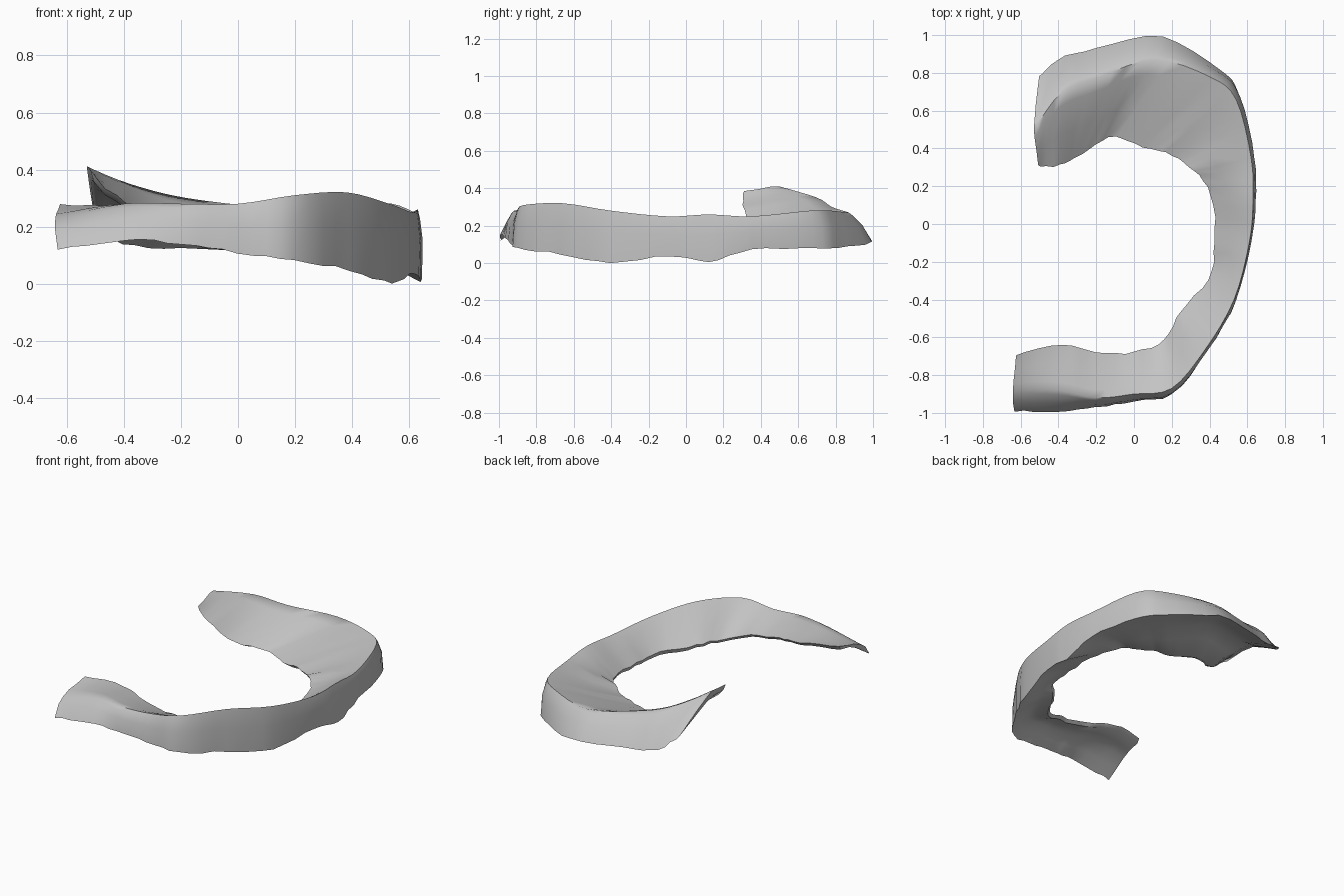
import bpy
import bmesh
import random
from mathutils import Vector

random.seed(4)
cube = bpy.data.objects.get("Cube")
if cube:
    bpy.data.objects.remove(cube, do_unlink=True)

# Bone colour
bone = bpy.data.materials.new("bone_grey")
bone.use_nodes = True
colour = (0.55, 0.55, 0.55, 1)
bone.diffuse_color = colour
bone.node_tree.nodes["Principled BSDF"].inputs["Base Color"].default_value = colour

# Stations along the curved blade: outer lower edge, crest, inner edge
stations = [
    ((-.63, -.99, .12), (-.64, -.87, .23), (-.62, -.69, .28)),
    ((-.4, -.99, .15), (-.4, -.88, .28), (-.38, -.64, .26)),
    ((-.2, -.97, .14), (-.2, -.92, .28), (-.2, -.68, .23)),
    ((0, -.94, .11), (0, -.9, .28), (0, -.68, .19)),
    ((.2, -.9, .08), (.2, -.87, .31), (.16, -.61, .15)),
    ((.39, -.67, .05), (.38, -.66, .32), (.25, -.46, .14)),
    ((.54, -.4, 0), (.53, -.4, .28), (.39, -.3, .12)),
    ((.61, -.1, .04), (.61, -.1, .25), (.43, -.1, .12)),
    ((.64, .12, .01), (.63, .12, .26), (.41, .15, .13)),
    ((.63, .35, .07), (.62, .35, .25), (.32, .28, .15)),
    ((.56, .68, .08), (.54, .66, .28), (.2, .36, .14)),
    ((.45, .82, .08), (.4, .78, .28), (.05, .41, .13)),
    ((.15, .99, .11), (.11, .87, .27), (-.13, .46, .14)),
    ((-.2, .93, .12), (-.18, .78, .3), (-.28, .37, .19)),
    ((-.4, .87, .14), (-.38, .7, .35), (-.4, .31, .28)),
    ((-.5, .78, .22), (-.53, .5, .41), (-.51, .31, .38)),
]
rails = [[Vector(point) for point in rail] for rail in zip(*stations)]


def along(rail, index, t):
    """Smooth curve through the points of one rail."""
    last = len(rail) - 1
    a, b, c, d = (rail[max(0, min(last, index + k))] for k in (-1, 0, 1, 2))
    return b + (c - a) * t / 2 + (a * 2 - b * 5 + c * 4 - d) * t**2 / 2 + (b * 3 - a - c * 3 + d) * t**3 / 2


def ragged(point, amount):
    """Slightly worn edge."""
    return point + Vector(random.uniform(-amount, amount) for axis in range(3))


def section(outer, crest, inner):
    """Closed cross-section: convex upper side, underside hollow only in the thin arms."""
    outer, inner = ragged(outer, .005), ragged(inner, .006)
    middle = (outer + inner) / 2
    bulge = (crest - middle).normalized() * .018
    solid = min(max(middle.x / .4, 0), 1)
    hollow = middle.lerp(crest, .4 * (1 - solid))
    return [
        outer,
        outer.lerp(crest, .5) + bulge,
        outer.lerp(crest, .85) + bulge / 2,
        crest,
        crest.lerp(inner, .2) + bulge / 3,
        crest.lerp(inner, .6),
        inner,
        inner.lerp(hollow, .1) - Vector((0, 0, .02)),
        inner.lerp(hollow, .6),
        hollow,
        hollow.lerp(outer, .5),
        outer.lerp(hollow, .12),
    ]


# Skin the sections into one curved blade
steps = 4
count = len(stations) - 1
rings = []
bm = bmesh.new()
for number in range(count * steps + 1):
    index = min(number // steps, count - 1)
    t = number / steps - index
    points = section(*(along(rail, index, t) for rail in rails))
    for point in points:
        point.z = max(point.z, 0)
    rings.append([bm.verts.new(point) for point in points])

for ring, following in zip(rings, rings[1:]):
    size = len(ring)
    for side in range(size):
        after = (side + 1) % size
        bm.faces.new((ring[side], ring[after], following[after], following[side]))

# Broken ends
for ring in (rings[0], rings[-1]):
    bm.faces.new(ring)
bmesh.ops.triangulate(bm, faces=[face for face in bm.faces if len(face.verts) > 4])
bmesh.ops.recalc_face_normals(bm, faces=bm.faces)

mesh = bpy.data.meshes.new("curved_bone")
bm.to_mesh(mesh)
bm.free()
mesh.materials.append(bone)
blade = bpy.data.objects.new("curved_bone", mesh)
bpy.context.collection.objects.link(blade)

bpy.ops.object.select_all(action="DESELECT")
blade.select_set(True)
bpy.context.view_layer.objects.active = blade
bpy.ops.object.shade_smooth_by_angle(angle=1)
